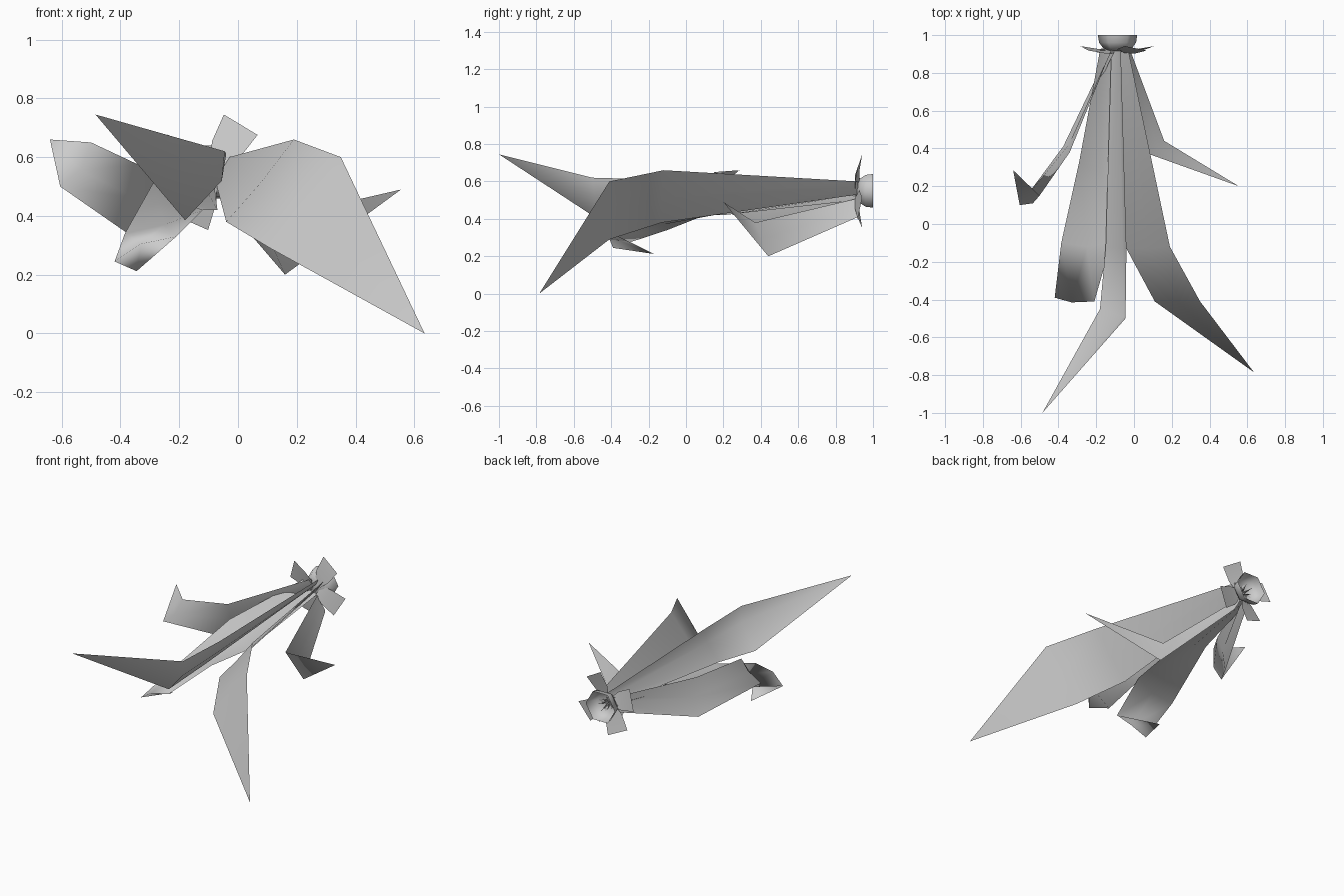
import bpy, bmesh, math
from mathutils import Vector

CX, CZ = -0.087, 0.55   # flower axis runs along y


def make(name, verts, faces, smooth=True):
    me = bpy.data.meshes.new(name)
    me.from_pydata([tuple(v) for v in verts], [], faces)
    bm = bmesh.new()
    bm.from_mesh(me)
    bmesh.ops.recalc_face_normals(bm, faces=bm.faces)
    bm.to_mesh(me)
    bm.free()
    for p in me.polygons:
        p.use_smooth = smooth
    ob = bpy.data.objects.new(name, me)
    bpy.context.collection.objects.link(ob)
    return ob


def leaf(name, rows, tip):
    """Loft three-point cross-sections from the base, closing in a pointed tip."""
    verts = [p for r in rows for p in r] + [tip]
    faces = []
    n = len(rows)
    for i in range(n - 1):
        for j in range(2):
            a = i * 3 + j
            faces.append((a, a + 1, a + 4, a + 3))
    for j in range(2):
        faces.append(((n - 1) * 3 + j, (n - 1) * 3 + j + 1, n * 3))
    return make(name, verts, faces)


# long drooping leaf on the right
leaf("long_leaf_right", [
    [(-0.03, 0.92, 0.60), (-0.05, 0.92, 0.57), (-0.08, 0.92, 0.53)],
    [(0.19, -0.12, 0.66), (0.075, -0.13, 0.51), (-0.04, -0.13, 0.38)],
    [(0.35, -0.41, 0.60), (0.23, -0.41, 0.445), (0.11, -0.41, 0.29)],
], (0.635, -0.785, 0.0))

# longest leaf, rising to the left
leaf("long_leaf_left", [
    [(-0.07, 0.92, 0.60), (-0.08, 0.92, 0.57), (-0.12, 0.92, 0.54)],
    [(-0.04, -0.13, 0.61), (-0.06, -0.13, 0.53), (-0.15, -0.12, 0.43)],
    [(-0.045, -0.50, 0.62), (-0.055, -0.49, 0.52), (-0.18, -0.45, 0.385)],
], (-0.485, -1.0, 0.745))

# broad leaf with its tip curled under
leaf("curled_leaf_low", [
    [(-0.18, 0.92, 0.57), (-0.13, 0.92, 0.53), (-0.08, 0.92, 0.50)],
    [(-0.29, 0.33, 0.51), (-0.17, 0.26, 0.44), (-0.07, 0.20, 0.42)],
    [(-0.385, -0.10, 0.34), (-0.25, -0.12, 0.37), (-0.12, -0.10, 0.42)],
    [(-0.42, -0.39, 0.245), (-0.33, -0.415, 0.305), (-0.21, -0.41, 0.33)],
], (-0.345, -0.17, 0.212))

# side leaf with its tip folded back
leaf("curled_leaf_side", [
    [(-0.12, 0.92, 0.59), (-0.10, 0.92, 0.55), (-0.13, 0.92, 0.50)],
    [(-0.34, 0.38, 0.575), (-0.345, 0.42, 0.46), (-0.375, 0.41, 0.34)],
    [(-0.50, 0.15, 0.65), (-0.535, 0.11, 0.555), (-0.605, 0.10, 0.50)],
], (-0.64, 0.285, 0.66))

# short leaf on the right
leaf("short_leaf", [
    [(-0.02, 0.92, 0.41), (-0.05, 0.92, 0.46), (-0.07, 0.92, 0.51)],
    [(0.16, 0.44, 0.20), (0.12, 0.405, 0.29), (0.08, 0.37, 0.38)],
], (0.555, 0.20, 0.49))

# four petals around the flower
for k, deg in enumerate((59, 160, 246, 330)):
    a = math.radians(deg)
    d = Vector((math.cos(a), 0, math.sin(a)))
    t = Vector((-d.z, 0, d.x))
    c = Vector((CX, 0, CZ))
    verts = []
    for r, w, y in ((0.03, 0.03, 0.915), (0.09, 0.055, 0.915), (0.187, 0.067, 0.93)):
        for s in (-1, 1):
            verts.append(c + d * r + t * (w * s) + Vector((0, y + 0.012 * s, 0)))
    make(f"petal_{k + 1}", verts, [(0, 1, 3, 2), (2, 3, 5, 4)])

# open six-sided cup of the flower
N = 6
profile = [(0.035, 0.915), (0.075, 0.93), (0.098, 0.96), (0.104, 1.0)]
verts = [(CX + r * math.cos(math.tau * i / N), y, CZ + r * math.sin(math.tau * i / N))
         for r, y in profile for i in range(N)]
faces = [(k * N + i, k * N + (i + 1) % N, (k + 1) * N + (i + 1) % N, (k + 1) * N + i)
         for k in range(len(profile) - 1) for i in range(N)]
faces.append(tuple(range(N)))
make("flower_cup", verts, faces)

# stamens inside the cup
for k in range(5):
    a = math.tau * k / 5
    base = Vector((CX + 0.012 * math.cos(a), 0.918, CZ + 0.012 * math.sin(a)))
    tip = Vector((CX + 0.04 * math.cos(a), 0.975, CZ + 0.04 * math.sin(a)))
    ring = [base + Vector((0.006 * math.cos(b), 0, 0.006 * math.sin(b)))
            for b in (0, math.tau / 3, 2 * math.tau / 3)]
    make(f"stamen_{k + 1}", ring + [tip], [(0, 1, 3), (1, 2, 3), (2, 0, 3), (0, 2, 1)])
